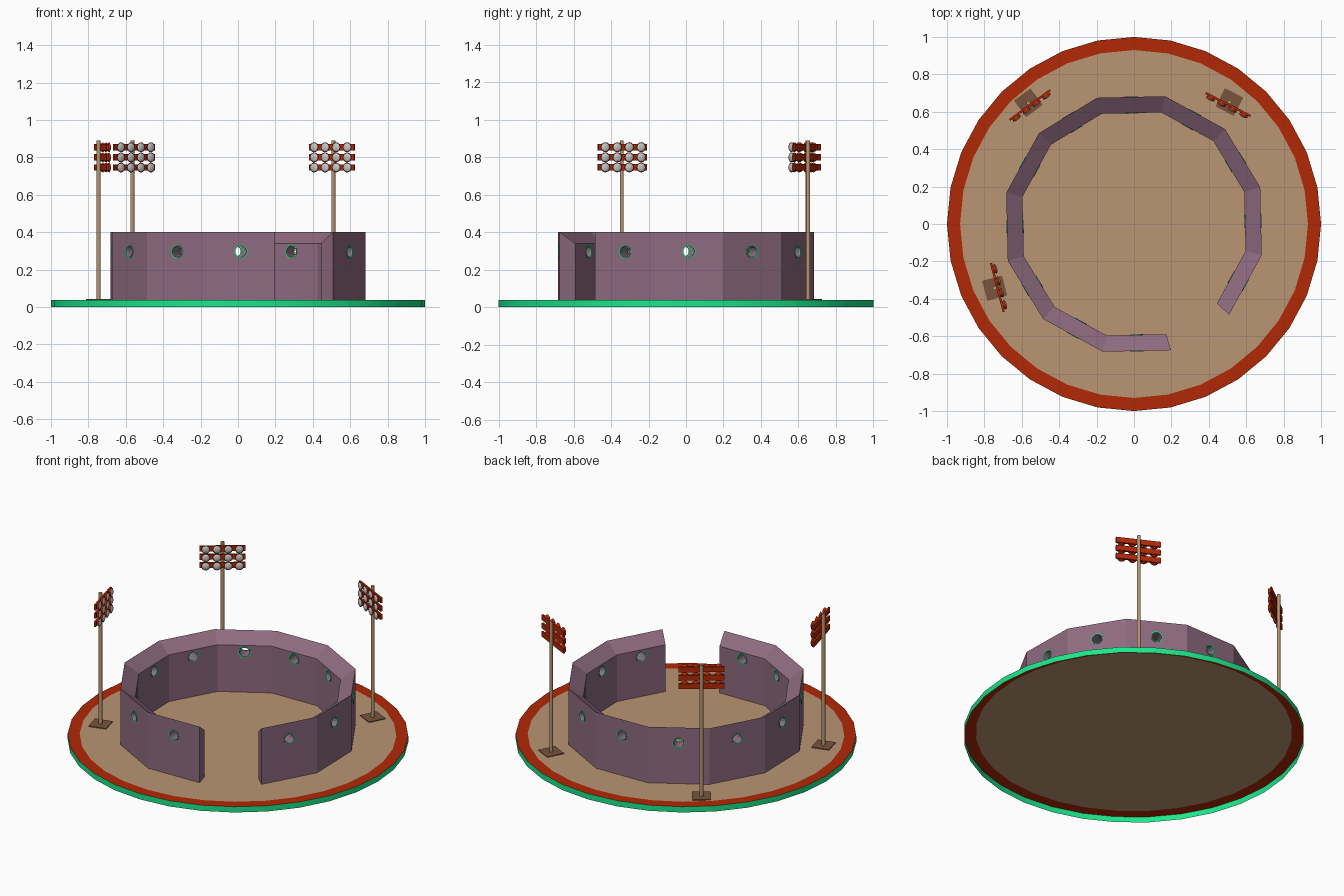
import bpy, bmesh, math
from mathutils import Matrix, Vector

if "Cube" in bpy.data.objects:
    bpy.data.objects.remove(bpy.data.objects["Cube"])


def mat(name, r, g, b):
    lin = [(c / 255 / 12.92) if c < 11 else ((c / 255 + 0.055) / 1.055) ** 2.4 for c in (r, g, b)]
    m = bpy.data.materials.new(name)
    m.diffuse_color = (*lin, 1)
    m.use_nodes = True
    m.node_tree.nodes["Principled BSDF"].inputs["Base Color"].default_value = m.diffuse_color
    return m


TAN = mat("tan", 186, 149, 114)
RED = mat("rust red", 178, 40, 6)
GREEN = mat("green", 28, 230, 138)
PURPLE = mat("dusty purple", 143, 107, 128)
BROWN = mat("brown", 120, 84, 60)
SILVER = mat("silver", 200, 200, 200)
FLOOR = 0.037


def finish(name, bm, *mats, world=None, recalc=True):
    if recalc:
        bmesh.ops.recalc_face_normals(bm, faces=bm.faces)
    me = bpy.data.meshes.new(name)
    bm.to_mesh(me)
    bm.free()
    for m in mats:
        me.materials.append(m)
    ob = bpy.data.objects.new(name, me)
    bpy.context.collection.objects.link(ob)
    if world:
        ob.matrix_world = world
    return ob


def circle(bm, r, z, n):
    return [bm.verts.new((r * math.cos(2 * math.pi * i / n), r * math.sin(2 * math.pi * i / n), z)) for i in range(n)]


def bridge(bm, a, b, mi=0, smooth=False):
    n = len(a)
    for i in range(n):
        j = (i + 1) % n
        f = bm.faces.new((a[j], a[i], b[i], b[j]))
        f.material_index, f.smooth = mi, smooth


def polar(r, deg, z):
    a = math.radians(deg)
    return Vector((r * math.cos(a), r * math.sin(a), z))


def outward(r, deg, z):
    """Place a z-aligned part so it points away from the middle."""
    return (Matrix.Translation(polar(r, deg, z)) @ Matrix.Rotation(math.radians(deg), 4, 'Z')
            @ Matrix.Rotation(math.pi / 2, 4, 'Y'))


def box(bm, size, loc):
    bmesh.ops.create_cube(bm, size=1, matrix=Matrix.Translation(loc) @ Matrix.Diagonal((*size, 1)))


# Ground disc, open underneath: tan middle, red border, green skirt
bm = bmesh.new()
loops = [circle(bm, r, z, 32) for r, z in ((0.93, FLOOR), (1, FLOOR), (1, 0))]
bm.faces.new(loops[0])
bridge(bm, loops[0], loops[1], 1)
bridge(bm, loops[1], loops[2], 2, True)
finish("ground_disc", bm, TAN, RED, GREEN, recalc=False)

# Twelve-sided wall with one side open and a top sloping inward
bm = bmesh.new()
START = -43.7
sections = [[bm.verts.new(polar(r, START + 30 * k, z))
             for r, z in ((0.703, FLOOR + 0.0003), (0.703, 0.4), (0.614, 0.34), (0.614, FLOOR + 0.0003))]
            for k in range(12)]
for a, b in zip(sections, sections[1:]):
    bridge(bm, a, b)
bm.faces.new(sections[0])
bm.faces.new(sections[-1])
wall = finish("stadium_wall", bm, PURPLE)

# Round holes through the middle of each wall side
hole_angles = [START + 15 + 30 * k for k in range(11)]
bm = bmesh.new()
for a in hole_angles:
    bmesh.ops.create_cone(bm, cap_ends=True, segments=20, radius1=0.031, radius2=0.031, depth=0.2,
                          matrix=outward(0.64, a, 0.297))
cutter = finish("hole_cutter", bm, PURPLE)
mod = wall.modifiers.new("holes", 'BOOLEAN')
mod.operation, mod.solver, mod.object = 'DIFFERENCE', 'EXACT', cutter
dg = bpy.context.evaluated_depsgraph_get()
wall_mesh = bpy.data.meshes.new_from_object(wall.evaluated_get(dg))
wall.modifiers.clear()
wall.data = wall_mesh
bpy.data.objects.remove(cutter)

# Thin green rims on both faces of every hole
bm = bmesh.new()
for a in hole_angles:
    for r in (0.679, 0.593):
        rim = [circle(bm, rr, z, 20)
               for rr, z in ((0.0355, -0.003), (0.0355, 0.003), (0.0295, 0.003), (0.0295, -0.003))]
        for k in range(4):
            bridge(bm, rim[k], rim[(k + 1) % 4])
        bmesh.ops.transform(bm, verts=[v for l in rim for v in l], matrix=outward(r, a, 0.297))
finish("hole_rims", bm, GREEN)


# Floodlight: base plate, pole, three bars with four lamps each
def floodlight(label, x, y, facing):
    w = Matrix.Translation((x, y, 0)) @ Matrix.Rotation(math.radians(facing + 90), 4, 'Z')

    bm = bmesh.new()
    box(bm, (0.11, 0.11, 0.005), (0, 0, FLOOR + 0.0028))
    finish(label + "_base_plate", bm, BROWN, world=w)

    bm = bmesh.new()
    bmesh.ops.create_cone(bm, cap_ends=True, segments=12, radius1=0.011, radius2=0.011, depth=0.85,
                          matrix=Matrix.Translation((0, 0, 0.465)))
    finish(label + "_pole", bm, TAN, world=w)

    frame, lens = bmesh.new(), bmesh.new()
    for z in (0.746, 0.800, 0.854):
        box(frame, (0.27, 0.012, 0.034), (0, -0.015, z))
        for i in range(4):
            px = (i - 1.5) * 0.066
            # red cup opening forward, with a silver dome inside it
            bmesh.ops.create_cone(frame, cap_ends=True, segments=16, radius1=0.018, radius2=0.0265, depth=0.016,
                                  matrix=Matrix.Translation((px, -0.025, z)) @ Matrix.Rotation(math.pi / 2, 4, 'X'))
            bmesh.ops.create_uvsphere(lens, u_segments=16, v_segments=8, radius=0.0235,
                                      matrix=Matrix.Translation((px, -0.032, z)) @ Matrix.Diagonal((1, 0.35, 1, 1)))
    finish(label + "_lamp_frame", frame, RED, world=w)
    ob = finish(label + "_lamps", lens, SILVER, world=w)
    for p in ob.data.polygons:
        p.use_smooth = True


floodlight("back_left_floodlight", -0.565, 0.648, -53.7)
floodlight("back_right_floodlight", 0.51, 0.652, 243)
floodlight("front_left_floodlight", -0.745, -0.343, 14.7)
